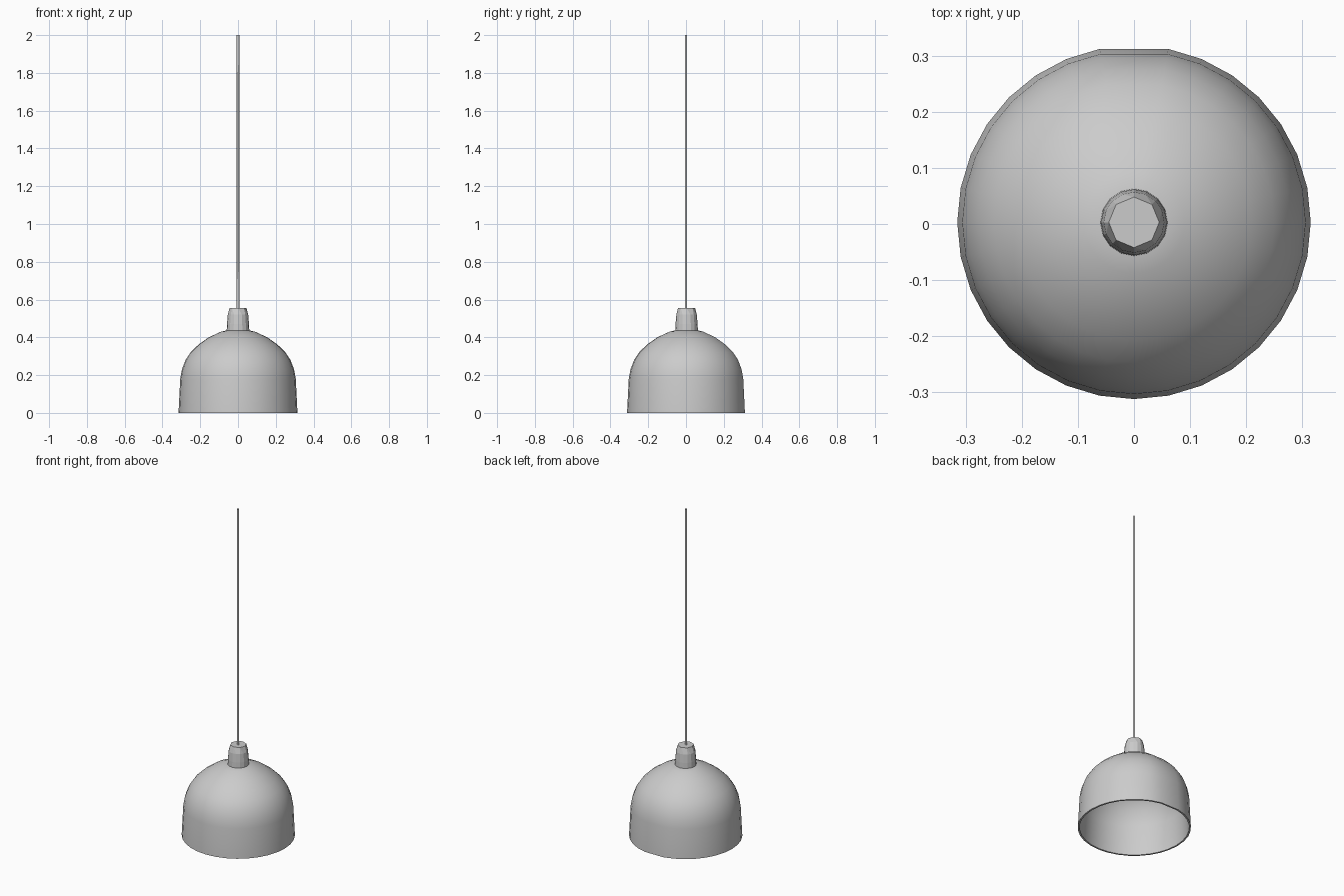
import bpy, bmesh, math

if "Cube" in bpy.data.objects:
    bpy.data.objects.remove(bpy.data.objects["Cube"])

Y0 = 0.003  # axis of the shade and cap


def lathe(name, profile, angles, y0=0.0, cap_end=False, smooth=None, last_step=None):
    """Spin (radius, z) points round z; radius 0 becomes a single pole."""
    bm = bmesh.new()
    rings = []
    for i, (r, z) in enumerate(profile):
        if r == 0:
            rings.append([bm.verts.new((0, y0, z))] * len(angles))
            continue
        ring = []
        for a in angles:
            if last_step and i == len(profile) - 1:
                a = math.floor(a / last_step + 0.01) * last_step
            ring.append(bm.verts.new((r * math.cos(a), y0 + r * math.sin(a), z)))
        rings.append(ring)
    n = len(angles)
    for low, high in zip(rings, rings[1:]):
        for i in range(n):
            j = (i + 1) % n
            quad = list(dict.fromkeys((low[i], low[j], high[j], high[i])))
            bm.faces.new(quad)
    if cap_end:
        bm.faces.new(rings[-1])
    if last_step:
        bmesh.ops.remove_doubles(bm, verts=bm.verts, dist=0.0005)
    bmesh.ops.recalc_face_normals(bm, faces=bm.faces)
    mesh = bpy.data.meshes.new(name)
    bm.to_mesh(mesh)
    bm.free()
    ob = bpy.data.objects.new(name, mesh)
    bpy.context.collection.objects.link(ob)
    if smooth:
        bpy.ops.object.select_all(action='DESELECT')
        ob.select_set(True)
        bpy.context.view_layer.objects.active = ob
        bpy.ops.object.shade_smooth_by_angle(angle=math.radians(smooth))
    return ob


def circle(n, skip=()):
    return [i * math.tau / n for i in range(n) if i not in skip]


# Bell shade: inner wall up from the crown, round the rim, and back over the outside
outer = [(0.315, 0.0), (0.306, 0.18), (0.297, 0.23), (0.278, 0.28), (0.25, 0.322),
         (0.21, 0.361), (0.155, 0.4), (0.09, 0.43), (0.055, 0.438), (0, 0.44)]
inner = [(r - 0.01 if r > 0.06 else r, z - 0.01 if z > 0.2 else z)
         for r, z in reversed(outer)]
lathe("shade", inner + outer, circle(32, skip=(8,)), Y0, smooth=35)

# Tapered cap whose top narrows to fewer sides
lathe("cord_cap", [(0.06, 0.432), (0.0585, 0.47), (0.054, 0.52), (0.045, 0.556)],
      circle(16), Y0, cap_end=True, last_step=math.tau / 8)

# Hanging cord, open tube
lathe("cord", [(0.007, 0.55), (0.007, 2.0)], circle(6), smooth=70)
